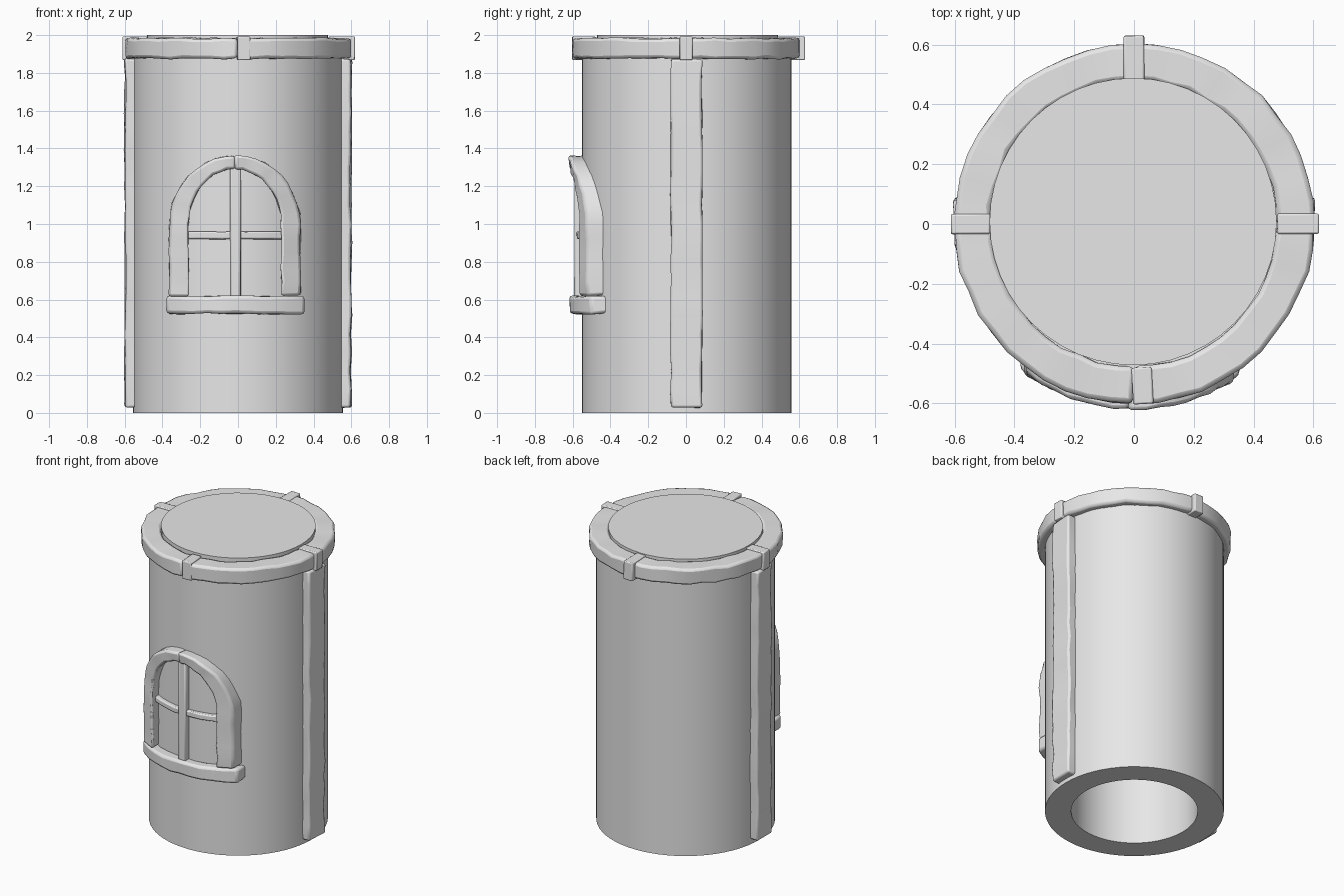
import bpy, bmesh, math, random
from mathutils import Vector

random.seed(4)
if "Cube" in bpy.data.objects:
    bpy.data.objects.remove(bpy.data.objects["Cube"], do_unlink=True)

stone = bpy.data.materials.new("light_grey_stone")
stone.use_nodes = True
stone.diffuse_color = (0.8, 0.8, 0.8, 1)
stone.node_tree.nodes["Principled BSDF"].inputs["Base Color"].default_value = (0.8, 0.8, 0.8, 1)


def finish(name, bm, bevel=0.0):
    bmesh.ops.recalc_face_normals(bm, faces=bm.faces)
    mesh = bpy.data.meshes.new(name)
    bm.to_mesh(mesh)
    bm.free()
    obj = bpy.data.objects.new(name, mesh)
    bpy.context.collection.objects.link(obj)
    mesh.materials.append(stone)
    bpy.ops.object.select_all(action='DESELECT')
    obj.select_set(True)
    bpy.context.view_layer.objects.active = obj
    bpy.ops.object.shade_smooth_by_angle(angle=math.radians(32))
    if bevel:
        mod = obj.modifiers.new("worn_edges", 'BEVEL')
        mod.width = bevel
        mod.segments = 2
        mod.angle_limit = math.radians(40)
    return obj


def sweep(name, stations, wobble=0.004, bevel=0.012):
    """Skin a row of cross-sections into a closed, slightly uneven bar."""
    bm = bmesh.new()
    rings = []
    for section in stations:
        rings.append([bm.verts.new(Vector(p) + Vector(
            [random.uniform(-wobble, wobble) for _ in range(3)])) for p in section])
    for a, b in zip(rings, rings[1:]):
        n = len(a)
        for i in range(n):
            j = (i + 1) % n
            bm.faces.new((a[i], a[j], b[j], b[i]))
    bm.faces.new(rings[0])
    bm.faces.new(rings[-1])
    return finish(name, bm, bevel)


def lathe(name, profile, sides=64):
    """Revolve a closed (radius, z) outline around the axis."""
    bm = bmesh.new()
    rings = []
    for r, z in profile:
        rings.append([bm.verts.new((r * math.cos(k * math.tau / sides),
                                    r * math.sin(k * math.tau / sides), z))
                      for k in range(sides)])
    for a, b in zip(rings, rings[1:] + rings[:1]):
        for i in range(sides):
            j = (i + 1) % sides
            bm.faces.new((a[i], a[j], b[j], b[i]))
    return finish(name, bm)


def on_wall(x, z, r):
    """Point at radius r on the front of the tower."""
    return (x, -math.sqrt(r * r - x * x), z)


def polar(r, a, z):
    return (r * math.cos(a), r * math.sin(a), z)


# Hollow tower body
wall = lathe("tower_wall", [(0.393, 0), (0.555, 0), (0.555, 1.95), (0.393, 1.95)])
wall.location.y = 0.004

# Roof disc
bm = bmesh.new()
bmesh.ops.create_cone(bm, cap_ends=True, segments=48, radius1=0.48, radius2=0.48, depth=0.12)
lid = finish("roof_disc", bm)
lid.location = (-0.003, 0.008, 1.94)

# Rim in four quarter segments, with a clamp over each joint
joints = [("left", 0.0, 0.618), ("back", 90.0, 0.63), ("right", 180.0, 0.612), ("front", 273.0, 0.602)]
for name, deg, reach in joints:
    start = math.radians(round(deg / 90) * 90)
    arc = []
    for i in range(13):
        a = start + i / 12 * math.pi / 2
        arc.append([polar(0.478, a, 1.875), polar(0.6, a, 1.875),
                    polar(0.603, a, 1.983), polar(0.478, a, 1.985)])
    sweep("rim_from_" + name, arc, 0.005, 0.016)

    a = math.radians(deg)
    side = Vector((-math.sin(a), math.cos(a), 0)) * 0.034
    clamp = []
    for s in (-1, 1):
        clamp.append([Vector(polar(r, a, z)) + side * s for r, z in
                      ((0.48, 1.868), (reach, 1.868), (reach, 1.993), (0.48, 1.993))])
    sweep("rim_clamp_" + name, clamp, 0.001, 0.006)

# Rough side posts
for name, s in (("left", 1), ("right", -1)):
    rows = []
    for i in range(20):
        z = 0.03 + 1.845 * i / 19
        rows.append([(s * 0.52, -0.08, z), (s * 0.596, -0.08, z),
                     (s * 0.602, 0.085, z), (s * 0.52, 0.085, z)])
    sweep("side_post_" + name, rows, 0.005, 0.012)

# Arched window frame, two halves meeting at the crown
CENTRE = -0.017
for name, s in (("left", 1), ("right", -1)):
    path = [(1, 0.62 + 0.38 * i / 5, 0) for i in range(5)]
    path += [(math.cos(t), 1.0, math.sin(t)) for t in
             [math.pi / 2 * i / 10 for i in range(11)]]
    rows = []
    for c, base, h in path:
        x_in, z_in = CENTRE + s * 0.245 * c, base + 0.29 * h
        x_out, z_out = CENTRE + s * 0.348 * c, base + 0.362 * h
        rows.append([on_wall(x_in, z_in, 0.53), on_wall(x_in, z_in, 0.615),
                     on_wall(x_out, z_out, 0.622), on_wall(x_out, z_out, 0.53)])
    sweep("window_frame_" + name, rows, 0.005, 0.014)


def wall_bar(name, x0, x1, z0, z1, r0, r1, steps, wobble, bevel):
    rows = []
    for i in range(steps + 1):
        x = x0 + (x1 - x0) * i / steps
        rows.append([on_wall(x, z0, r0), on_wall(x, z0, r1),
                     on_wall(x, z1, r1), on_wall(x, z1, r0)])
    return sweep(name, rows, wobble, bevel)


# Sill and glazing bars following the wall curve
wall_bar("window_sill", -0.378, 0.352, 0.525, 0.618, 0.54, 0.617, 10, 0.005, 0.016)
wall_bar("glazing_bar_across", -0.27, 0.24, 0.92, 0.96, 0.54, 0.58, 8, 0.002, 0.008)
wall_bar("glazing_bar_upright", -0.04, 0.015, 0.61, 1.3, 0.54, 0.592, 2, 0.002, 0.01)
